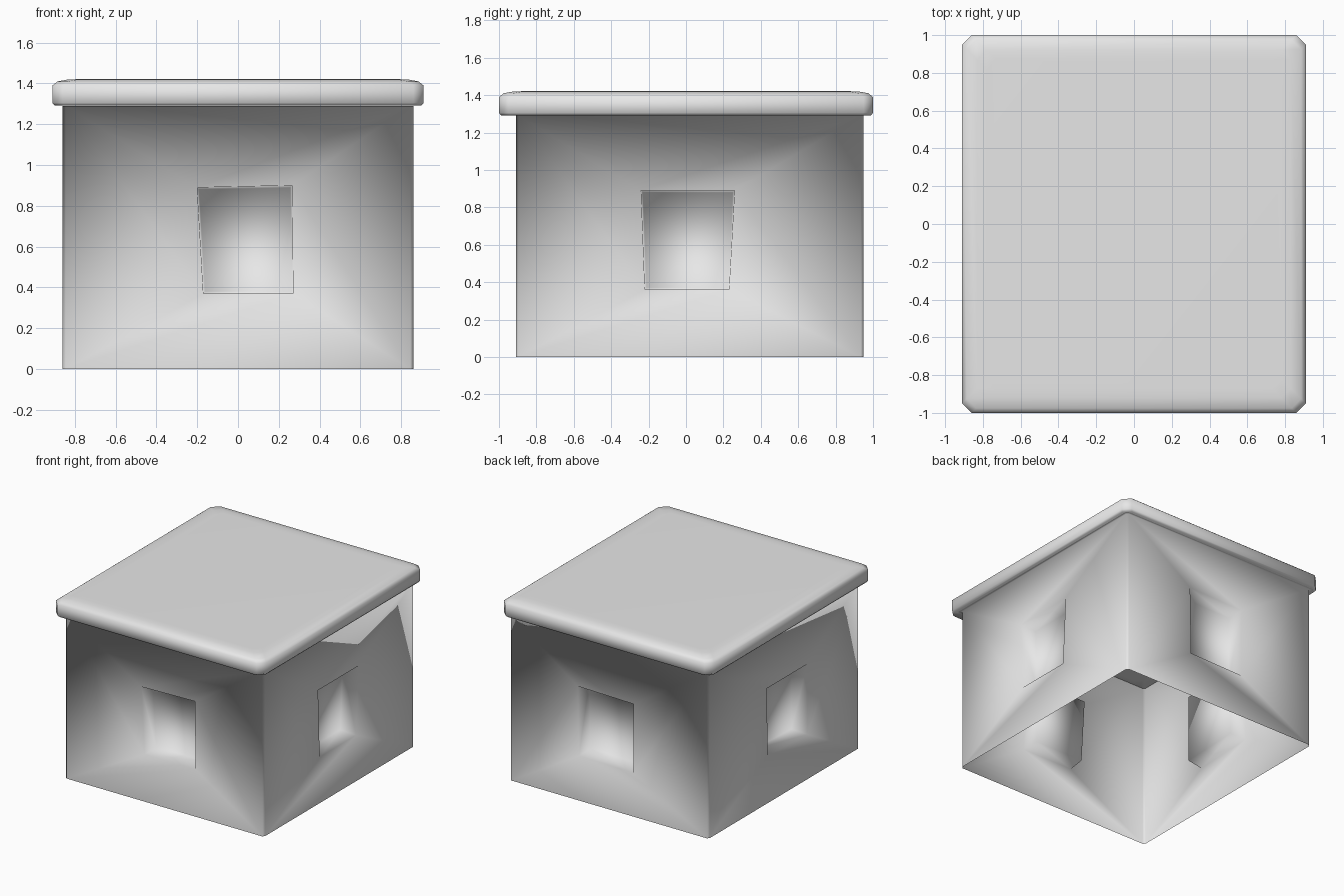
import bpy, bmesh
from mathutils import Vector

if "Cube" in bpy.data.objects:
    bpy.data.objects.remove(bpy.data.objects["Cube"])

plaster = bpy.data.materials.new("plain_grey")
plaster.use_nodes = True
GREY = (0.8, 0.8, 0.8, 1)
plaster.diffuse_color = GREY
plaster.node_tree.nodes["Principled BSDF"].inputs["Base Color"].default_value = GREY

LEFT, RIGHT, FRONT, BACK = 0.86, -0.86, -0.91, 0.95
WALL_TOP, CORNER, NICHE = 1.29, 0.015, 0.13


def finish(bm, name):
    bmesh.ops.remove_doubles(bm, verts=bm.verts, dist=0.0005)
    bmesh.ops.recalc_face_normals(bm, faces=bm.faces)
    mesh = bpy.data.meshes.new(name)
    bm.to_mesh(mesh)
    bm.free()
    mesh.materials.append(plaster)
    mesh.shade_smooth()
    obj = bpy.data.objects.new(name, mesh)
    bpy.context.collection.objects.link(obj)
    return obj


def face(bm, points):
    return bm.faces.new([bm.verts.new(p) for p in points])


def strip(bm, ring_a, ring_b):
    """Join two closed rings of points with quads."""
    for i in range(len(ring_a)):
        j = (i + 1) % len(ring_a)
        face(bm, [ring_a[i], ring_a[j], ring_b[j], ring_b[i]])


def wall(bm, along_x, level, inward, window):
    """One wall sheet with a closed window niche pushed inward."""
    lo, hi = (RIGHT, LEFT) if along_x else (FRONT, BACK)
    lo, hi = lo + CORNER, hi - CORNER

    def place(points, depth=0):
        d = level + inward * depth
        return [Vector((u, d, z) if along_x else (d, u, z)) for u, z in points]

    outer = place([(lo, 0), (hi, 0), (hi, WALL_TOP), (lo, WALL_TOP)])
    opening = place(window)
    cu = sum(p[0] for p in window) / 4
    cz = sum(p[1] for p in window) / 4
    pane = place([(cu + (u - cu) * 0.96, cz + (z - cz) * 0.96) for u, z in window], NICHE)
    strip(bm, outer, opening)
    strip(bm, opening, pane)
    face(bm, pane)


def outline(x0, x1, y0, y1, cut, z):
    """Rectangle with clipped corners."""
    return [Vector(p) for p in (
        (x0 + cut, y0, z), (x1 - cut, y0, z), (x1, y0 + cut, z), (x1, y1 - cut, z),
        (x1 - cut, y1, z), (x0 + cut, y1, z), (x0, y1 - cut, z), (x0, y0 + cut, z))]


# Walls: window corners run bottom low, bottom high, top high, top low
bm = bmesh.new()
wall(bm, True, FRONT, 1, [(-0.17, 0.37), (0.27, 0.37), (0.265, 0.9), (-0.2, 0.89)])
wall(bm, True, BACK, -1, [(-0.21, 0.34), (0.26, 0.35), (0.27, 0.89), (-0.21, 0.88)])
wall(bm, False, LEFT, -1, [(-0.22, 0.36), (0.23, 0.36), (0.26, 0.89), (-0.24, 0.89)])
wall(bm, False, RIGHT, 1, [(-0.27, 0.35), (0.22, 0.37), (0.23, 0.9), (-0.27, 0.9)])

# Narrow clipped corners between the walls
base = outline(RIGHT, LEFT, FRONT, BACK, CORNER, 0)
head = outline(RIGHT, LEFT, FRONT, BACK, CORNER, WALL_TOP)
for i in range(1, 8, 2):
    j = (i + 1) % 8
    face(bm, [base[i], base[j], head[j], head[i]])

# Thin flange where the walls turn out under the roof
strip(bm, head, outline(RIGHT - 0.02, LEFT + 0.02, FRONT - 0.02, BACK + 0.02, CORNER, WALL_TOP))
finish(bm, "walls")

# Roof slab with softened rim: (inset, height) from the underside to the top
bm = bmesh.new()
rim = [(0.14, 1.291), (0.012, 1.291), (0, 1.305), (0, 1.39), (0.025, 1.41), (0.08, 1.42), (0.13, 1.421)]
rings = [outline(-0.91 + d, 0.91 - d, -1 + d, 1 - d, 0.05, z) for d, z in rim]
for low, high in zip(rings, rings[1:]):
    strip(bm, low, high)
face(bm, rings[0])
face(bm, rings[-1])
finish(bm, "roof")
